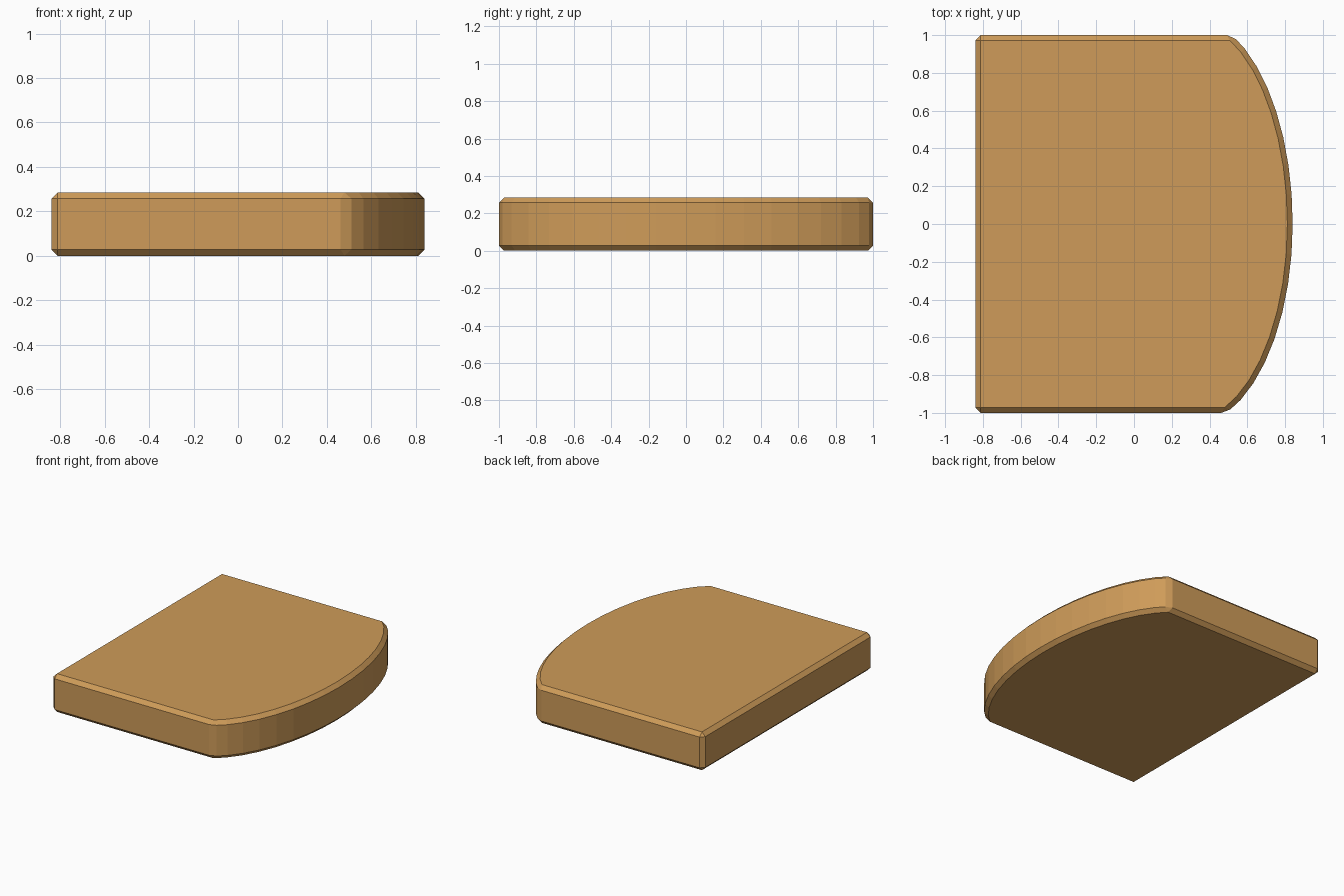
import bpy, bmesh, math

if "Cube" in bpy.data.objects:
    bpy.data.objects.remove(bpy.data.objects["Cube"])

HEIGHT = 0.285
BACK, FRONT = -0.84, 0.84
CENTRE_X = 0.3          # centre of the elliptical front edge
SEGMENTS = 16


def curve_half(corner_x):
    """Quarter-ish ellipse from the corner (corner_x, 1) to (FRONT, 0)."""
    a = FRONT - CENTRE_X
    end = math.acos((corner_x - CENTRE_X) / a)
    b = 1 / math.sin(end)
    n = SEGMENTS // 2
    return [(CENTRE_X + a * math.cos(end * i / n), b * math.sin(end * i / n))
            for i in range(n, -1, -1)]


# Outline: straight back and sides, bowed front
near = [(x, -y) for x, y in curve_half(0.49)]
far = curve_half(0.52)[:-1][::-1]
outline = [(BACK, -1)] + near + far + [(BACK, 1)]

# Slab extruded from the outline
bm = bmesh.new()
face = bm.faces.new([bm.verts.new((x, y, 0)) for x, y in outline])
res = bmesh.ops.extrude_face_region(bm, geom=[face])
top = [g for g in res["geom"] if isinstance(g, bmesh.types.BMVert)]
bmesh.ops.translate(bm, verts=top, vec=(0, 0, HEIGHT))
bmesh.ops.recalc_face_normals(bm, faces=bm.faces[:])
mesh = bpy.data.meshes.new("seat_slab")
bm.to_mesh(mesh)
bm.free()
slab = bpy.data.objects.new("seat_slab", mesh)
bpy.context.collection.objects.link(slab)

# Chamfered edges
bevel = slab.modifiers.new("chamfer", 'BEVEL')
bevel.width = 0.028
bevel.segments = 1
bevel.limit_method = 'ANGLE'
bevel.angle_limit = math.radians(30)

# Warm wood colour
mat = bpy.data.materials.new("wood")
mat.diffuse_color = (0.62, 0.33, 0.10, 1)
mat.use_nodes = True
mat.node_tree.nodes["Principled BSDF"].inputs["Base Color"].default_value = mat.diffuse_color
mesh.materials.append(mat)
